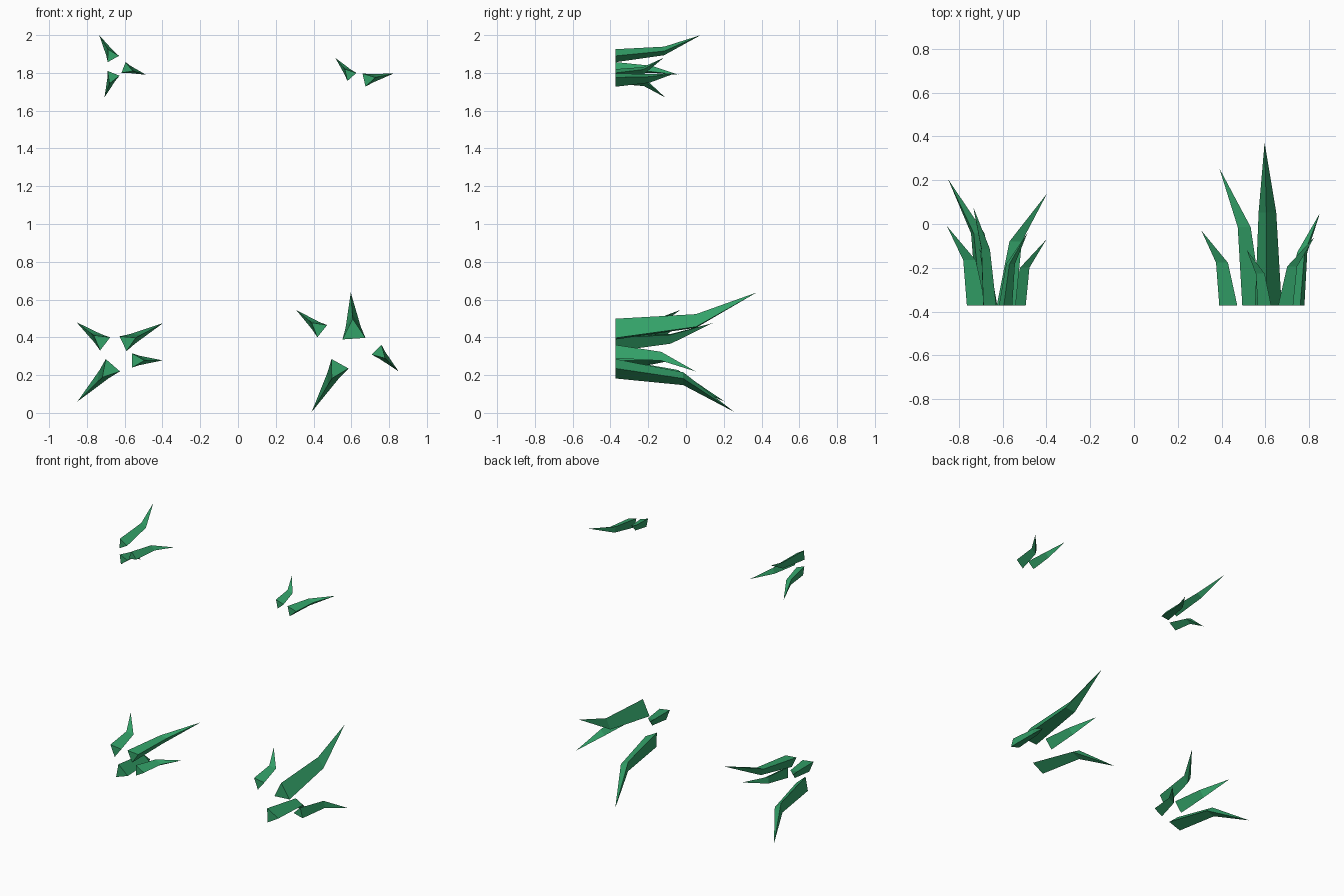
import bpy, bmesh
from mathutils import Vector

if "Cube" in bpy.data.objects:
    bpy.data.objects.remove(bpy.data.objects["Cube"])

BASE_Y = -0.372
MID_Y, MID_SHIFT, MID_SCALE = 0.57, 0.23, 0.66

green = bpy.data.materials.new("leaf_green")
green.diffuse_color = (0.033, 0.36, 0.14, 1)
green.use_nodes = True
green.node_tree.nodes["Principled BSDF"].inputs["Base Color"].default_value = green.diffuse_color


def blade(bm, p, q, tip):
    """Three-sided blade: flat inner edge p-q (x, z), bent outward to tip (x, y, z)."""
    p, q = Vector((p[0], BASE_Y, p[1])), Vector((q[0], BASE_Y, q[1]))
    tip, m, e = Vector(tip), (p + q) / 2, q - p
    out = Vector((-e.z, 0, e.x)) * 0.866
    if out.dot(tip - m) < 0:
        out = -out
    base = [p, q, m + out]
    c = m + out / 3
    d = tip - c
    mid_c = c + Vector((d.x * MID_SHIFT, d.y * MID_Y, d.z * MID_SHIFT))
    mid_c.y = c.y + d.y * MID_Y
    ring0 = [bm.verts.new(v) for v in base]
    ring1 = [bm.verts.new(mid_c + (v - c) * MID_SCALE) for v in base]
    top = bm.verts.new(tip)
    bm.faces.new(ring0)
    for i in range(3):
        j = (i + 1) % 3
        bm.faces.new((ring0[i], ring0[j], ring1[j], ring1[i]))
        bm.faces.new((ring1[i], ring1[j], top))


def tuft(name, blades):
    bm = bmesh.new()
    for b in blades:
        blade(bm, *b)
    # The leaves are shaded from their inner side
    bmesh.ops.recalc_face_normals(bm, faces=bm.faces)
    bmesh.ops.reverse_faces(bm, faces=bm.faces)
    me = bpy.data.meshes.new(name)
    bm.to_mesh(me)
    bm.free()
    me.materials.append(green)
    bpy.context.collection.objects.link(bpy.data.objects.new(name, me))


# Large tufts
tuft("grass_tuft_lower_right", [
    ((.553, .389), (.675, .397), (.597, .373, .637)),
    ((.585, .235), (.495, .285), (.39, .255, .005)),
    ((.708, .308), (.76, .36), (.85, .05, .22)),
    ((.42, .40), (.472, .465), (.308, -.03, .545)),
])
tuft("grass_tuft_lower_left", [
    ((-.73, .33), (-.677, .40), (-.855, -.01, .48)),
    ((-.70, .285), (-.625, .22), (-.85, .205, .06)),
    ((-.627, .405), (-.59, .327), (-.397, .14, .475)),
    ((-.56, .24), (-.56, .315), (-.40, -.07, .278)),
])
# Small tufts
tuft("grass_tuft_upper_left", [
    ((-.69, 1.857), (-.63, 1.89), (-.735, .078, 2.0)),
    ((-.595, 1.857), (-.617, 1.80), (-.487, -.04, 1.79)),
    ((-.69, 1.81), (-.627, 1.785), (-.707, -.11, 1.67)),
])
tuft("grass_tuft_upper_right", [
    ((.659, 1.797), (.675, 1.727), (.825, -.06, 1.797)),
    ((.579, 1.757), (.627, 1.80), (.515, -.118, 1.88)),
])
